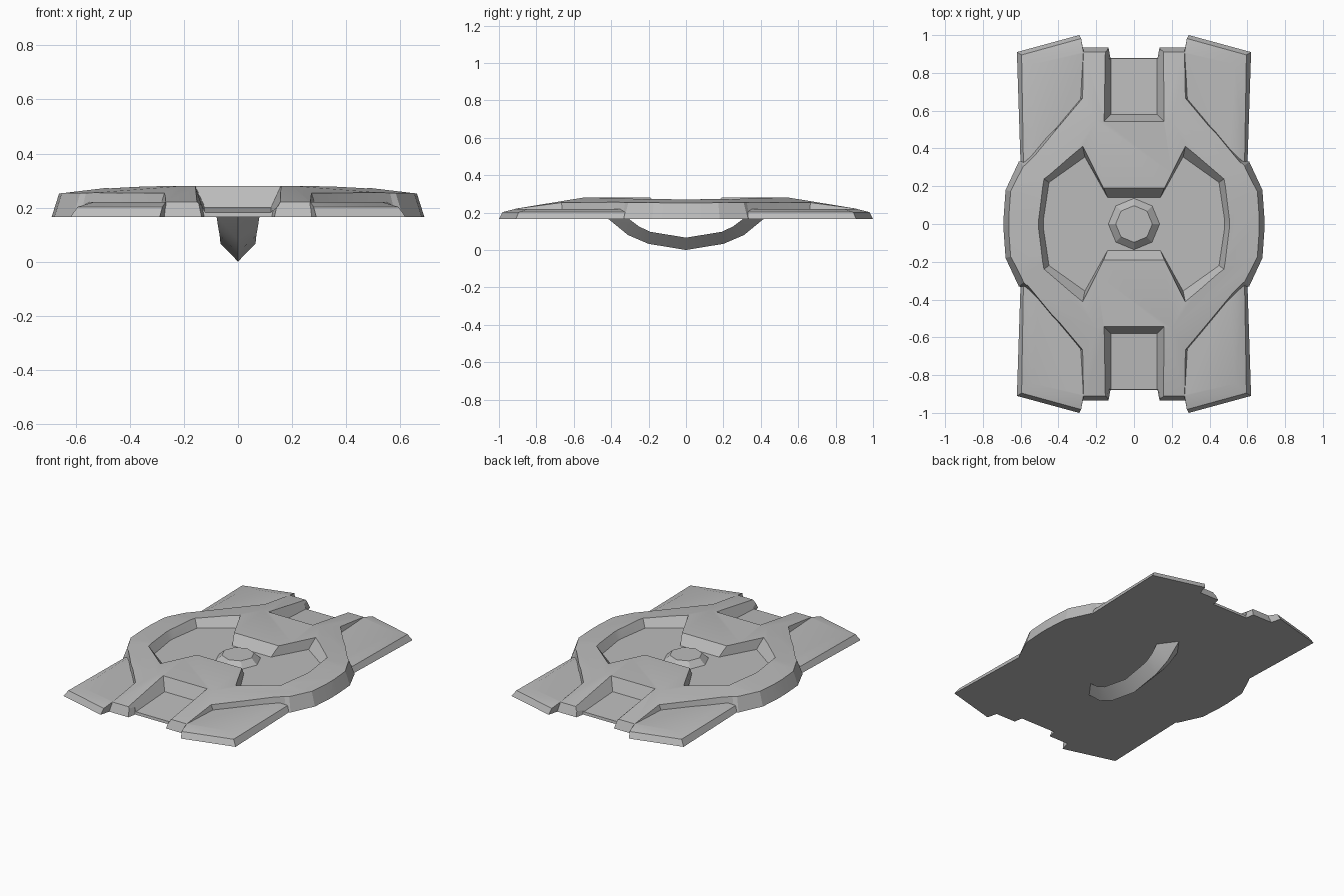
import bpy
import bmesh
from math import radians

cube = bpy.data.objects.get("Cube")
if cube:
    bpy.data.objects.remove(cube)

grey = bpy.data.materials.new("plain_grey")
grey.use_nodes = True
grey.diffuse_color = (0.5, 0.5, 0.5, 1)
grey.node_tree.nodes["Principled BSDF"].inputs["Base Color"].default_value = (0.5, 0.5, 0.5, 1)

BASE = 0.165


def finish(name, bm):
    bmesh.ops.recalc_face_normals(bm, faces=bm.faces)
    mesh = bpy.data.meshes.new(name)
    bm.to_mesh(mesh)
    bm.free()
    mesh.materials.append(grey)
    ob = bpy.data.objects.new(name, mesh)
    bpy.context.collection.objects.link(ob)
    return ob


def loft(name, rings):
    """Closed solid through rings of matching points."""
    bm = bmesh.new()
    loops = [[bm.verts.new(p) for p in ring] for ring in rings]
    n = len(loops[0])
    for a, b in zip(loops, loops[1:]):
        for i in range(n):
            j = (i + 1) % n
            bm.faces.new((a[i], a[j], b[j], b[i]))
    bm.faces.new(loops[0][::-1])
    bm.faces.new(loops[-1])
    return finish(name, bm)


def four_way(quarter, z):
    """Mirror a quarter outline, running from +x to +y, into a full ring."""
    half = quarter + [(-x, y) for x, y in quarter[::-1]]
    return [(x, y, z) for x, y in half + [(-x, -y) for x, y in half]]


def flip(ring, sx, sy):
    return [(x * sx, y * sy, z) for x, y, z in ring]


def select_only(ob):
    bpy.ops.object.select_all(action='DESELECT')
    ob.select_set(True)
    bpy.context.view_layer.objects.active = ob


def carve(ob, tool, operation):
    mod = ob.modifiers.new(operation, 'BOOLEAN')
    mod.operation = operation
    mod.solver = 'EXACT'
    mod.object = tool
    select_only(ob)
    bpy.ops.object.modifier_apply(modifier=mod.name)
    bpy.data.objects.remove(tool)


# Main body: round hub with arms reaching to both ends
base = [(.69, .04), (.68, .18), (.61, .33), (.585, .34), (.42, .51),
        (.30, .655), (.285, .935), (.135, .935), (.125, .88)]
crown = [(.652, .04), (.643, .17), (.575, .30), (.555, .32), (.385, .525),
         (.262, .67), (.248, .885), (.16, .885), (.15, .86)]
body = loft("shield_body", [four_way(base, BASE), four_way(crown, .285)])

# Gently domed roof that trims the top of the body
bm = bmesh.new()
for x, y, z in [(.2, .55, .28), (.45, .2, .277), (.82, .2, .233),
                (.3, 1.1, .19), (.82, .2, .1), (.5, 1.1, .1)]:
    for sx in (1, -1):
        for sy in (1, -1):
            bm.verts.new((x * sx, y * sy, z))
bmesh.ops.convex_hull(bm, input=bm.verts)
carve(body, finish("roof_trim", bm), 'INTERSECT')

# Bow-tie recess in the middle
floor = [(.48, .02), (.45, .22), (.26, .355), (.14, .14)]
lip = [(.512, .02), (.483, .243), (.272, .415), (.162, .192)]
carve(body, loft("recess_cutter", [four_way(floor, .22), four_way(lip, .283),
                                   four_way(lip, .4)]), 'DIFFERENCE')

# Sloping slots between the arms


def slot_ring(w, y, z0, z1):
    return [(-w, y, z0), (w, y, z0), (w, 1.05, z1), (-w, 1.05, z1)]


slot = [slot_ring(.122, .58, .2, .172), slot_ring(.16, .542, .283, .208),
        slot_ring(.16, .542, .4, .4)]
for sy in (1, -1):
    carve(body, loft("slot_cutter", [flip(r, 1, sy) for r in slot]), 'DIFFERENCE')

# Four corner wings with bevelled outer edges
inner = [(.265, .905), (.24, .6), (.5, .3)]


def wing_ring(outer, z):
    return [(x, y, z) for x, y in outer + inner]


wing = [wing_ring([(.6, .3), (.62, .91), (.29, 1.0)], BASE),
        wing_ring([(.585, .3), (.595, .895), (.28, .982)], .202),
        wing_ring([(.55, .3), (.535, .845), (.268, .91)], .22)]
wings = []
for side, sx in (("left", 1), ("right", -1)):
    for end, sy in (("front", -1), ("back", 1)):
        wings.append(loft(end + "_" + side + "_wing", [flip(r, sx, sy) for r in wing]))

# Raised octagonal boss
bm = bmesh.new()
bmesh.ops.create_cone(bm, cap_ends=True, segments=8, radius1=.14, radius2=.097,
                      depth=.04)
bmesh.ops.translate(bm, verts=bm.verts, vec=(0, 0, .236))
boss = finish("center_boss", bm)

# Curved grip below, triangular in section: keel y, z, upper y, z, half width
stations = [(.42, .17, .31, .17, .08), (.31, .08, .25, .125, .073),
            (.2, .033, .19, .097, .068)]
middle = [(0, 0, 0, .066, .065)]
path = [(-a, b, -c, d, w) for a, b, c, d, w in stations] + middle + stations[::-1]
grip = loft("grip", [[(0, ky, kz), (w, uy, uz), (-w, uy, uz)]
                     for ky, kz, uy, uz, w in path])

for ob, angle in [(body, 15), (boss, 30), (grip, 40)] + [(w, 25) for w in wings]:
    select_only(ob)
    bpy.ops.object.shade_smooth_by_angle(angle=radians(angle))
